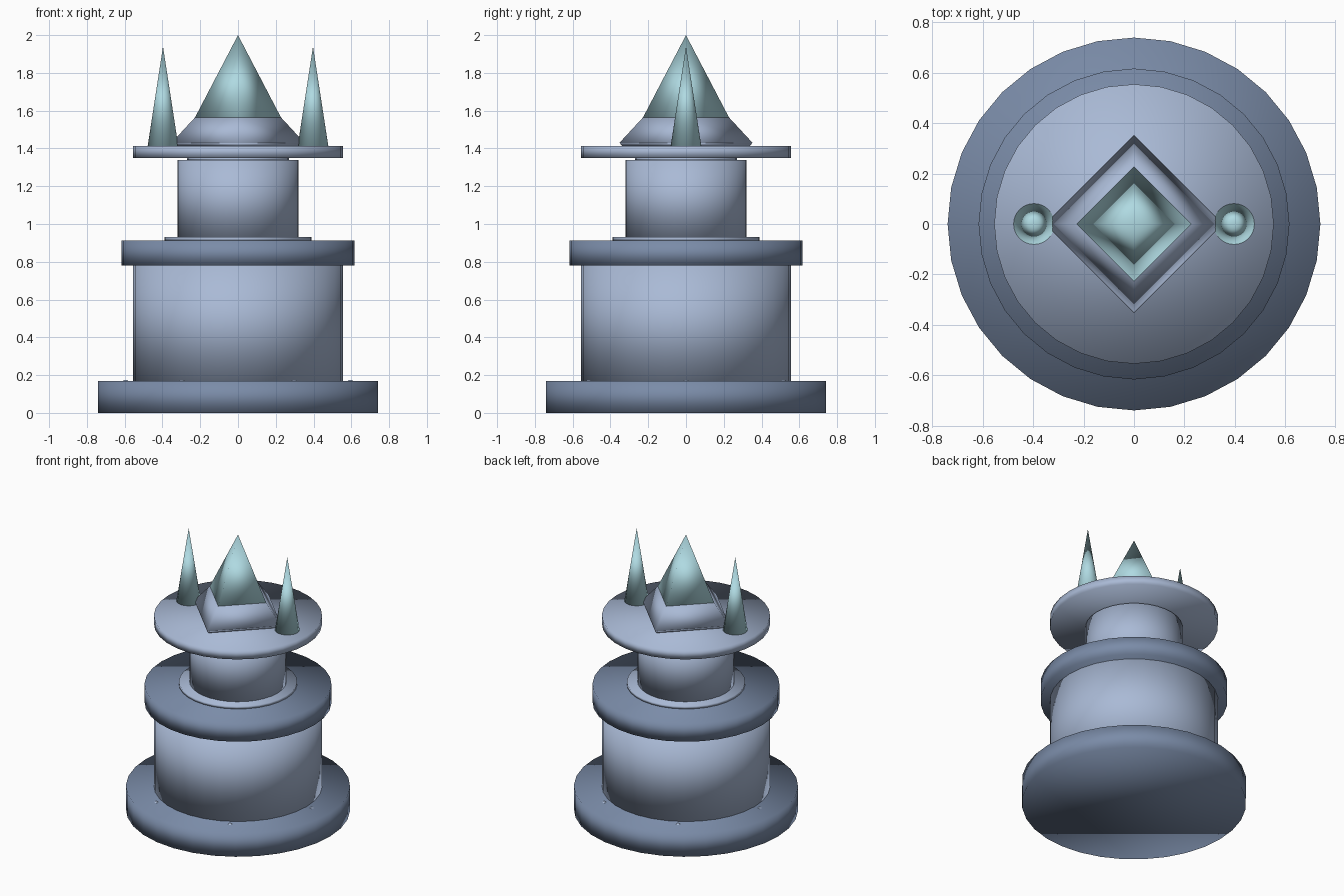
import bpy
import math

cube = bpy.data.objects.get("Cube")
if cube:
    bpy.data.objects.remove(cube, do_unlink=True)


def material(name, rgb):
    mat = bpy.data.materials.new(name)
    mat.use_nodes = True
    color = (*rgb, 1.0)
    mat.diffuse_color = color
    mat.node_tree.nodes["Principled BSDF"].inputs["Base Color"].default_value = color
    return mat


LIGHT = material("light slate", (0.40, 0.49, 0.67))
DARK = material("dark slate", (0.195, 0.26, 0.39))
CRYSTAL = material("pale crystal", (0.43, 0.70, 0.76))


def finish(name, mat):
    obj = bpy.context.object
    obj.name = name
    obj.data.materials.append(mat)
    bpy.ops.object.shade_smooth()
    return obj


def tapered(name, mat, r1, r2, z1, z2, x=0.0, sides=32):
    """Cylinder, frustum or cone between two heights."""
    bpy.ops.mesh.primitive_cone_add(vertices=sides, radius1=r1, radius2=r2,
                                    depth=z2 - z1, location=(x, 0, (z1 + z2) / 2))
    return finish(name, mat)


# Stacked round tiers
for name, mat, radius, bottom, top in (
    ("base", DARK, 0.74, 0.0, 0.17),
    ("drum", LIGHT, 0.555, 0.17, 0.78),
    ("ledge_ring", DARK, 0.617, 0.78, 0.912),
    ("neck_step", LIGHT, 0.39, 0.912, 0.932),
    ("neck", LIGHT, 0.32, 0.932, 1.34),
    ("collar", LIGHT, 0.27, 1.34, 1.35),
    ("top_plate", LIGHT, 0.555, 1.35, 1.413),
):
    tapered(name, mat, radius, radius, bottom, top)

# Rivets barely rising from the base
for i in range(6):
    a = math.radians(60 * i)
    bpy.ops.mesh.primitive_uv_sphere_add(segments=12, ring_count=8, radius=0.022,
                                         location=(0.595 * math.cos(a), 0.595 * math.sin(a), 0.153))
    finish("rivet", LIGHT)

# Four-sided crystal and its mount
tapered("crystal_mount_foot", LIGHT, 0.338, 0.352, 1.413, 1.43, sides=4)
tapered("crystal_mount", LIGHT, 0.352, 0.227, 1.43, 1.565, sides=4)
tapered("crystal", CRYSTAL, 0.227, 0.0, 1.565, 2.0, sides=4)

# Side spikes
for side, x in (("left", 0.397), ("right", -0.397)):
    tapered(side + "_spike", CRYSTAL, 0.081, 0.0, 1.413, 1.94, x=x)
